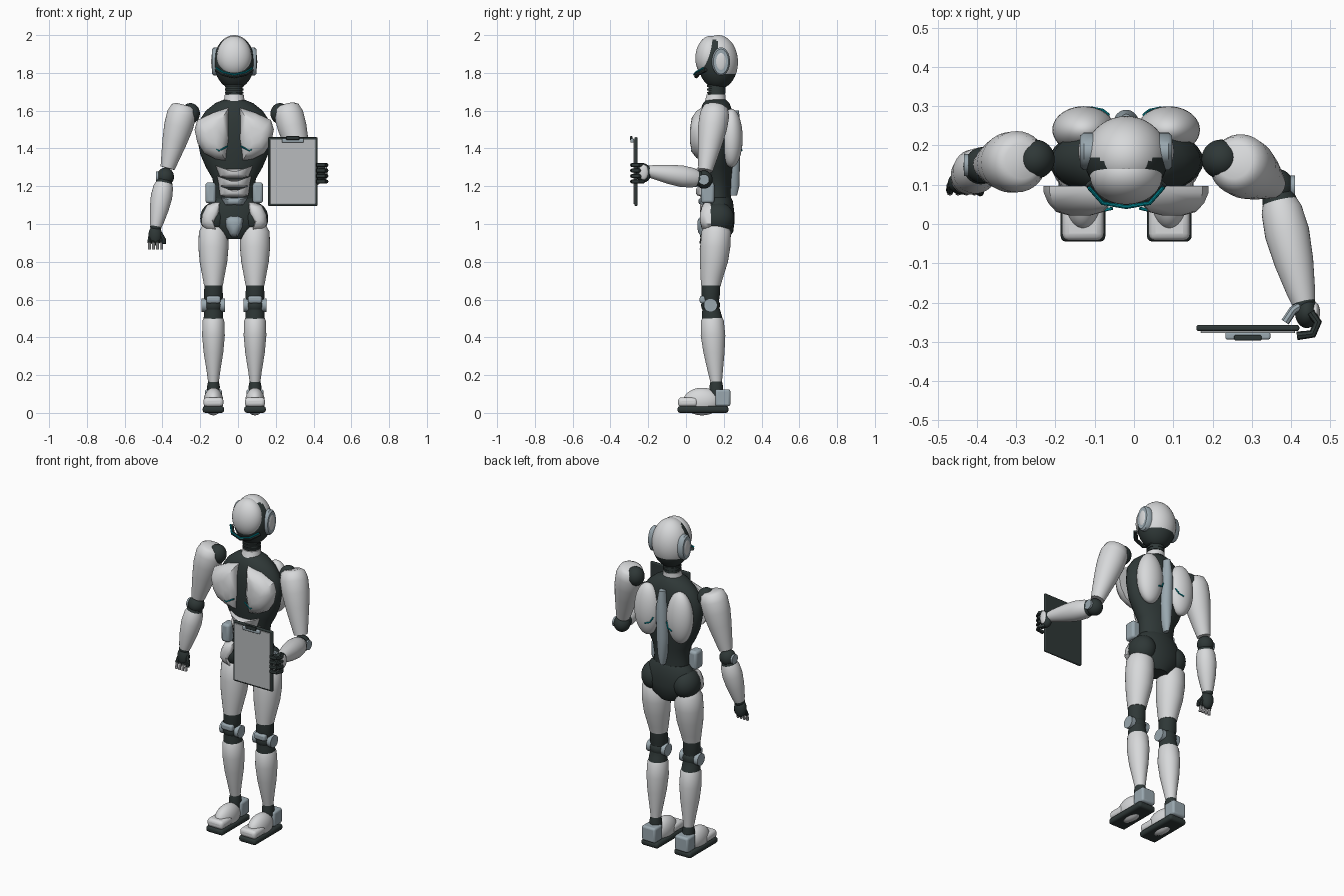
import bpy, bmesh, math
from mathutils import Vector, Matrix

if "Cube" in bpy.data.objects:
    bpy.data.objects.remove(bpy.data.objects["Cube"])

C = -0.02  # body centre line


def material(name, rgb):
    m = bpy.data.materials.new(name)
    m.use_nodes = True
    m.diffuse_color = (*rgb, 1)
    m.node_tree.nodes["Principled BSDF"].inputs["Base Color"].default_value = (*rgb, 1)
    return m


WHITE = material("white shell", (0.68, 0.69, 0.7))
DARK = material("dark rubber", (0.028, 0.039, 0.038))
STEEL = material("blue grey metal", (0.32, 0.39, 0.43))
PAPER = material("grey paper", (0.48, 0.5, 0.51))
TEAL = material("teal light", (0.0, 0.25, 0.3))


def finish(name, bm, *mats, rule=None, angle=0.75):
    bmesh.ops.recalc_face_normals(bm, faces=bm.faces)
    if rule:
        for f in bm.faces:
            f.material_index = int(rule(f.calc_center_median()))
    me = bpy.data.meshes.new(name)
    bm.to_mesh(me)
    bm.free()
    for m in mats:
        me.materials.append(m)
    me.shade_smooth()
    me.set_sharp_from_angle(angle=angle)
    ob = bpy.data.objects.new(name, me)
    bpy.context.collection.objects.link(ob)
    return ob


def skin(bm, rings):
    for a, b in zip(rings, rings[1:]):
        for i in range(len(a)):
            j = (i + 1) % len(a)
            bm.faces.new((a[i], a[j], b[j], b[i]))


def loft(name, sections, mat, axis=(0, 0, 1), n=32):
    """Ellipse rings (centre, rx, ry) joined along an axis."""
    bm = bmesh.new()
    q = Vector((0, 0, 1)).rotation_difference(Vector(axis))
    rings = []
    for p, rx, ry in sections:
        rings.append([bm.verts.new(Vector(p) + q @ Vector((rx * math.cos(t), ry * math.sin(t), 0)))
                      for t in (i * math.tau / n for i in range(n))])
    skin(bm, rings)
    bm.faces.new(rings[0])
    bm.faces.new(rings[-1])
    return finish(name, bm, mat)


def limb(name, a, b, radii, mat):
    a, b = Vector(a), Vector(b)
    loft(name, [(a.lerp(b, t), r, r) for t, r in radii], mat, b - a)


def ball(name, p, r, *mats, rule=None, tilt=0):
    bm = bmesh.new()
    m = Matrix.Translation(p) @ Matrix.Rotation(tilt, 4, 'X') @ Matrix.Diagonal((*r, 1))
    bmesh.ops.create_uvsphere(bm, u_segments=40, v_segments=28, radius=1, matrix=m)
    return finish(name, bm, *mats, rule=rule)


def box(name, p, size, mat, bevel=0.01):
    bm = bmesh.new()
    bmesh.ops.create_cube(bm, size=1, matrix=Matrix.Translation(p) @ Matrix.Diagonal((*size, 1)))
    ob = finish(name, bm, mat)
    mod = ob.modifiers.new("soft edges", 'BEVEL')
    mod.width, mod.segments = bevel, 3


def plate(name, outline, back, front, mat, s=1):
    """Domed armour plate; outline in x and z, bulging to the front."""
    bm = bmesh.new()
    mid = sum((Vector(p) for p in outline), Vector((0, 0))) / len(outline)
    rings = []
    for k, h in ((1, -0.3), (1, 0), (0.88, 0.45), (0.65, 0.85), (0.3, 1)):
        pts = [mid + (Vector(p) - mid) * k for p in outline]
        rings.append([bm.verts.new((C + s * p.x, back + (front - back) * h, p.y)) for p in pts])
    skin(bm, rings)
    bm.faces.new(rings[0])
    bm.faces.new(rings[-1])
    finish(name, bm, mat)


def tube(name, pts, r, mat):
    cu = bpy.data.curves.new(name, 'CURVE')
    cu.dimensions, cu.bevel_depth, cu.bevel_resolution, cu.use_fill_caps = '3D', r, 2, True
    sp = cu.splines.new('POLY')
    sp.points.add(len(pts) - 1)
    for q, p in zip(sp.points, pts):
        q.co = (*p, 1)
    tmp = bpy.data.objects.new(name, cu)
    me = bpy.data.meshes.new_from_object(tmp)
    bpy.data.objects.remove(tmp)
    bm = bmesh.new()
    bm.from_mesh(me)
    bpy.data.meshes.remove(me)
    finish(name, bm, mat)


def column(name, rows, mat, x=C):
    """Upright loft from rows of z, y, rx, ry."""
    loft(name, [((x, y, z), rx, ry) for z, y, rx, ry in rows], mat)


# Head, face mask, visor and neck
ball("head", (C, .17, 1.857), (.107, .105, .143), DARK, WHITE,
     rule=lambda p: (p.z > 1.79 and p.y > .165) or p.z > 1.975)
ball("face_mask", (C, .122, 1.888), (.092, .072, .108), WHITE, tilt=-.12)
arc = [(C + s * x, y, z) for s, x, y, z in
       ((-1, .095, .10, 1.825), (-1, .06, .06, 1.803), (1, 0, .05, 1.79), (1, .06, .06, 1.803), (1, .095, .10, 1.825))]
tube("visor_rim", [(x, y + .004, z - .008) for x, y, z in arc], .011, DARK)
tube("visor_light", [(x, y - .007, z + .001) for x, y, z in arc], .005, TEAL)
column("neck", [(1.62, .16, .045, .045), (1.76, .165, .045, .045)], DARK)
for i in range(3):
    column(f"neck_ring_{i}", [(1.69 + i * .018, .16, .05, .05), (1.70 + i * .018, .16, .05, .05)], DARK)
column("collar", [(1.61, .15, .07, .07), (1.65, .155, .055, .055), (1.685, .16, .05, .05)], WHITE)

# Torso, abdomen and pelvis
column("torso", [(1.08, .165, .115, .075), (1.17, .165, .105, .072), (1.24, .165, .115, .077),
                 (1.30, .163, .15, .085), (1.37, .16, .18, .092), (1.46, .16, .197, .096),
                 (1.54, .16, .19, .095), (1.60, .16, .15, .085), (1.64, .16, .10, .07), (1.66, .16, .05, .05)], DARK)
for i, (z0, z1, w0, w1) in enumerate(((1.245, 1.30, .075, .10), (1.195, 1.245, .08, .092), (1.145, 1.195, .075, .083))):
    plate(f"abdomen_plate_{i}", [(-w1, z1 + .01), (-.05, z1 - .008), (.05, z1 - .008), (w1, z1 + .01),
                                 (w0, z0 + .005), (.04, z0 - .003), (-.04, z0 - .003), (-w0, z0 + .005)], .10, .052, WHITE)
plate("lower_abdomen", [(-.07, 1.14), (.07, 1.14), (.05, 1.10), (-.05, 1.10)], .10, .065, STEEL)
column("pelvis", [(.92, .17, .06, .055), (.96, .17, .12, .08), (1.02, .17, .155, .088),
                  (1.07, .17, .155, .085), (1.12, .168, .13, .08), (1.14, .168, .11, .07)], DARK)
plate("crotch_plate", [(-.05, 1.03), (-.02, 1.045), (.02, 1.045), (.05, 1.03), (.045, .985),
                       (.015, .93), (-.015, .93), (-.045, .985)], .095, .06, STEEL)
column("spine", [(1.15, .25, .012, .02), (1.2, .25, .025, .032), (1.32, .25, .036, .036),
                 (1.5, .255, .033, .036), (1.6, .25, .018, .03)], STEEL)

for s, side in ((-1, "right"), (1, "left")):
    def X(x):
        return C + s * x

    # Paired head and torso armour
    loft(side + "_ear_rim", [((X(.08), .185, 1.86), .075, .048), ((X(.108), .185, 1.86), .075, .048),
                             ((X(.117), .185, 1.86), .066, .04)], STEEL, (1, 0, 0))
    ball(side + "_ear_cap", (X(.112), .185, 1.86), (.01, .03, .052), WHITE)
    plate(side + "_chest_plate", [(.03, 1.615), (.11, 1.59), (.195, 1.55), (.21, 1.50), (.195, 1.43),
                                  (.16, 1.375), (.10, 1.345), (.045, 1.335), (.025, 1.45)], .08, .022, WHITE, s)
    tube(side + "_chest_light", [(X(.12), .036, 1.41), (X(.08), .03, 1.388), (X(.035), .04, 1.412)], .004, TEAL)
    box(side + "_waist_panel", (X(.125), .115, 1.165), (.055, .07, .11), STEEL, .015)
    ball(side + "_back_pad", (X(.108), .24, 1.455), (.08, .06, .155), WHITE)
    tube(side + "_back_light", [(X(.045), .278, 1.43), (X(.06), .29, 1.40), (X(.09), .296, 1.39)], .004, TEAL)
    plate(side + "_hip_plate", [(.145, 1.10), (.07, 1.125), (.075, 1.06), (.105, 1.0), (.09, .95),
                                (.15, .97), (.175, 1.0), (.17, 1.05)], .12, .075, WHITE, s)
    ball(side + "_hip_joint", (X(.105), .17, 1.03), (.075, .085, .085), DARK)

    # Leg
    x = X(.11)
    column(side + "_thigh", [(.99, .16, .06, .06), (.96, .16, .077, .078), (.88, .155, .08, .08),
                             (.8, .148, .073, .074), (.72, .137, .058, .06), (.675, .132, .05, .052)], WHITE, x)
    column(side + "_knee_sleeve", [(.68, .132, .048, .05), (.61, .13, .05, .048), (.58, .13, .04, .04),
                                   (.53, .135, .05, .05), (.495, .14, .052, .055)], DARK, x)
    ball(side + "_knee_joint", (x, .13, .57), (.052, .05, .047), DARK)
    loft(side + "_knee_axle", [((x - .062, .13, .57), .036, .036), ((x + .062, .13, .57), .036, .036)], STEEL, (1, 0, 0))
    box(side + "_knee_cap", (x, .09, .6), (.075, .035, .04), STEEL, .012)
    column(side + "_shin", [(.515, .14, .045, .045), (.49, .14, .057, .06), (.41, .143, .06, .065),
                            (.32, .148, .052, .056), (.22, .155, .036, .04), (.16, .16, .028, .03)], WHITE, x)
    column(side + "_ankle", [(.08, .16, .03, .035), (.14, .16, .034, .036), (.18, .16, .026, .028)], DARK, x)

    # Foot
    box(side + "_sole", (x, .09, .018), (.114, .27, .036), DARK, .014)
    box(side + "_toe_cap", (x, .01, .057), (.106, .105, .05), WHITE, .018)
    ball(side + "_instep", (x, .085, .06), (.052, .10, .073), WHITE)
    box(side + "_heel", (x, .195, .08), (.09, .08, .09), STEEL, .012)

    # Arm: the right hangs down, the left is bent forward
    if s < 0:
        shoulder, top, elbow, wrist = (-.252, .165, 1.585), (-.285, .16, 1.63), (-.385, .15, 1.25), (-.435, .11, .985)
    else:
        shoulder, top, elbow, wrist = (.222, .165, 1.585), (.255, .16, 1.63), (.362, .095, 1.235), (.432, -.2, 1.28)
    ball(side + "_shoulder_joint", shoulder, (.05, .05, .055), DARK)
    limb(side + "_upper_arm", top, elbow, ((0, .045), (.03, .065), (.13, .078), (.3, .077), (.5, .066),
                                           (.75, .048), (.88, .038)), WHITE)
    ball(side + "_elbow", elbow, (.046, .046, .048), DARK)
    ex, ey, ez = elbow
    loft(side + "_elbow_disc", [((ex + s * .03, ey, ez), .028, .028), ((ex + s * .048, ey, ez), .028, .028)],
         STEEL, (1, 0, 0))
    limb(side + "_elbow_sleeve", elbow, wrist, ((0, .035), (.12, .044), (.2, .046)), DARK)
    limb(side + "_forearm", elbow, wrist, ((.12, .043), (.2, .052), (.4, .057), (.65, .05), (.9, .037), (1, .03)), WHITE)
    ball(side + "_wrist", wrist, (.03, .03, .03), DARK)

# Open right hand
ball("right_palm", (-.438, .105, .94), (.036, .03, .055), DARK)
for i in range(4):
    fx = -.467 + i * .021
    tube(f"right_finger_{i}", [(fx, .10, .93), (fx - .002, .085, .90)], .01, DARK)
    tube(f"right_fingertip_{i}", [(fx - .002, .086, .902), (fx - .002, .08, .865)], .008, WHITE)
tube("right_thumb", [(-.41, .10, .95), (-.392, .085, .92), (-.392, .08, .895)], .01, DARK)

# Left hand gripping the board edge
ball("left_palm", (.44, -.225, 1.27), (.03, .04, .05), DARK)
for i in range(4):
    fz = 1.225 + i * .029
    tube(f"left_finger_{i}", [(.45, -.225, fz), (.468, -.25, fz), (.455, -.28, fz), (.415, -.285, fz)], .011, DARK)
tube("left_thumb", [(.43, -.205, 1.29), (.405, -.22, 1.31), (.385, -.25, 1.31)], .011, STEEL)
ball("left_hand_guard", (.462, -.225, 1.275), (.012, .025, .04), WHITE)

# Clipboard
box("clipboard", (.29, -.265, 1.277), (.262, .016, .365), DARK, .006)
box("paper_sheet", (.29, -.275, 1.277), (.24, .006, .342), PAPER, .002)
box("clip_bar", (.29, -.285, 1.442), (.115, .018, .022), STEEL, .005)
box("clip_lever", (.29, -.29, 1.455), (.07, .014, .02), DARK, .004)
